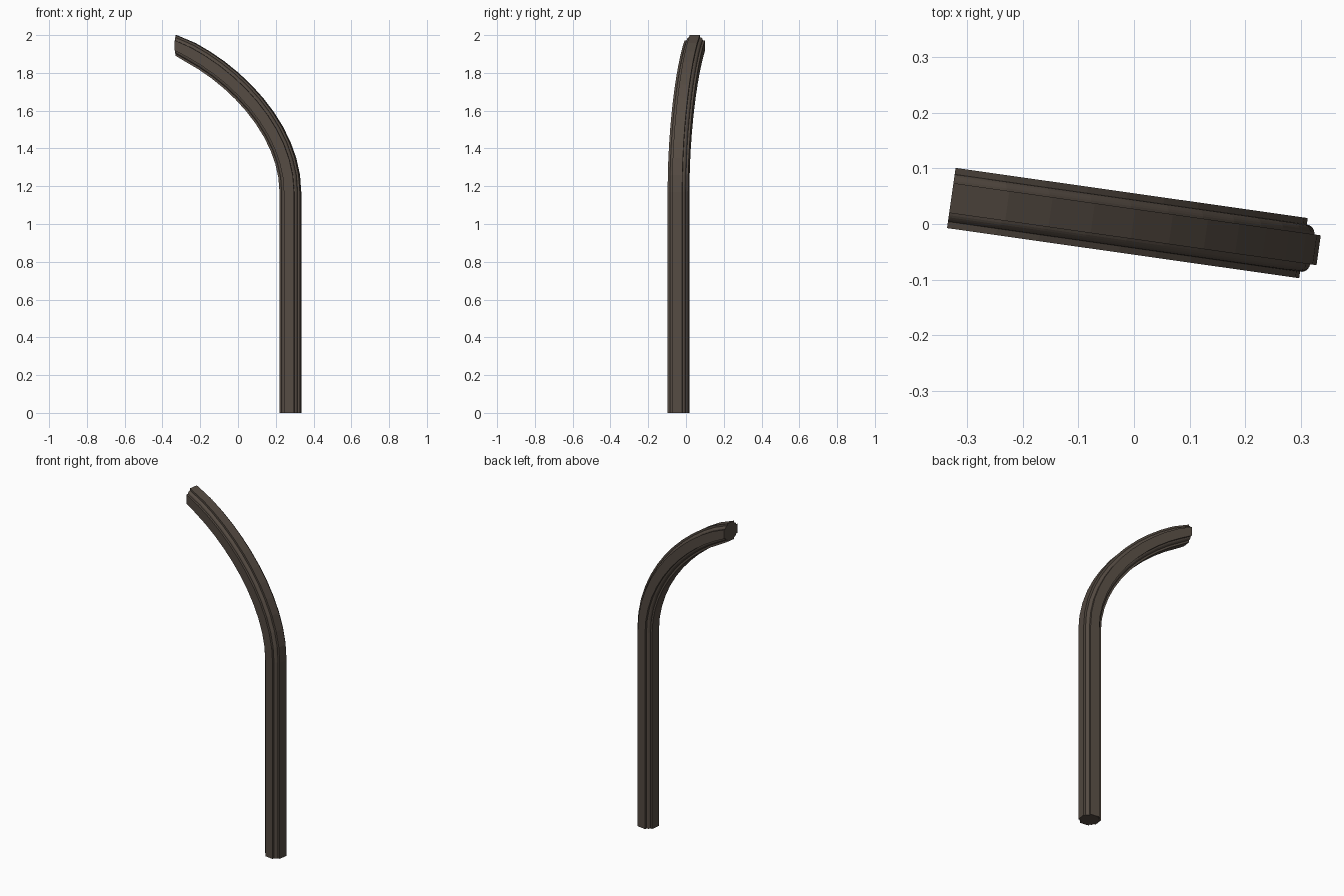
import bpy, bmesh, math
from mathutils import Vector

if "Cube" in bpy.data.objects:
    bpy.data.objects.remove(bpy.data.objects["Cube"])

# Moulded vault rib: cross-shaped section with quarter rolls in the corners
HALF, ARM, ROLL = 0.0545, 0.027, 0.0158
ANGLE = math.radians(-8.1)
U = Vector((math.cos(ANGLE), math.sin(ANGLE), 0))
V = Vector((-math.sin(ANGLE), math.cos(ANGLE), 0))
Z = Vector((0, 0, 1))


def section():
    pts = []
    for q in range(4):
        c, s = round(math.cos(q * math.pi / 2)), round(math.sin(q * math.pi / 2))
        quarter = [(HALF, -ARM), (HALF, ARM)]
        for i in range(7):
            a = i / 6 * math.pi / 2
            quarter.append((ARM + ROLL * math.cos(a), ARM + ROLL * math.sin(a)))
        pts += [(x * c - y * s, x * s + y * c) for x, y in quarter]
    # drop coincident points
    out = []
    for p in pts:
        if not out or (Vector(p) - Vector(out[-1])).length > 1e-5:
            out.append(p)
    return out


# Path: straight shaft, then a pointed-arch curve in the (U, Z) plane
p0, p1 = Vector((0.280, 1.17)), Vector((0.280, 1.50))
p2, p3 = Vector((-0.027, 1.816)), Vector((-0.331, 1.9455))
rings = [(Vector((0.280, 0.0)), Vector((1, 0)))]
STEPS = 12
for i in range(STEPS + 1):
    t = i / STEPS
    k = 1 - t
    pos = k**3 * p0 + 3 * k * k * t * p1 + 3 * k * t * t * p2 + t**3 * p3
    tan = k * k * (p1 - p0) + 2 * k * t * (p2 - p1) + t * t * (p3 - p2)
    tan.normalize()
    normal = Vector((tan.y, -tan.x))
    if i == STEPS:
        normal = Vector((0, 1))      # upright end face at the crown
    rings.append((pos, normal))

# Sweep the section along the path
bm = bmesh.new()
prof = section()
loops = []
for pos, n in rings:
    loops.append([bm.verts.new(U * (pos.x + n.x * a) + Z * (pos.y + n.y * a) + V * b)
                  for a, b in prof])
count = len(prof)
for lo, hi in zip(loops, loops[1:]):
    for i in range(count):
        j = (i + 1) % count
        bm.faces.new((lo[i], lo[j], hi[j], hi[i]))
bm.faces.new(loops[0][::-1])
bm.faces.new(loops[-1])
bmesh.ops.recalc_face_normals(bm, faces=bm.faces)

mesh = bpy.data.meshes.new("vault_rib")
bm.to_mesh(mesh)
bm.free()
rib = bpy.data.objects.new("vault_rib", mesh)
bpy.context.collection.objects.link(rib)

# Single dark stone colour
stone = bpy.data.materials.new("dark brown stone")
stone.diffuse_color = (0.09, 0.07, 0.055, 1)
stone.use_nodes = True
stone.node_tree.nodes["Principled BSDF"].inputs["Base Color"].default_value = stone.diffuse_color
mesh.materials.append(stone)
